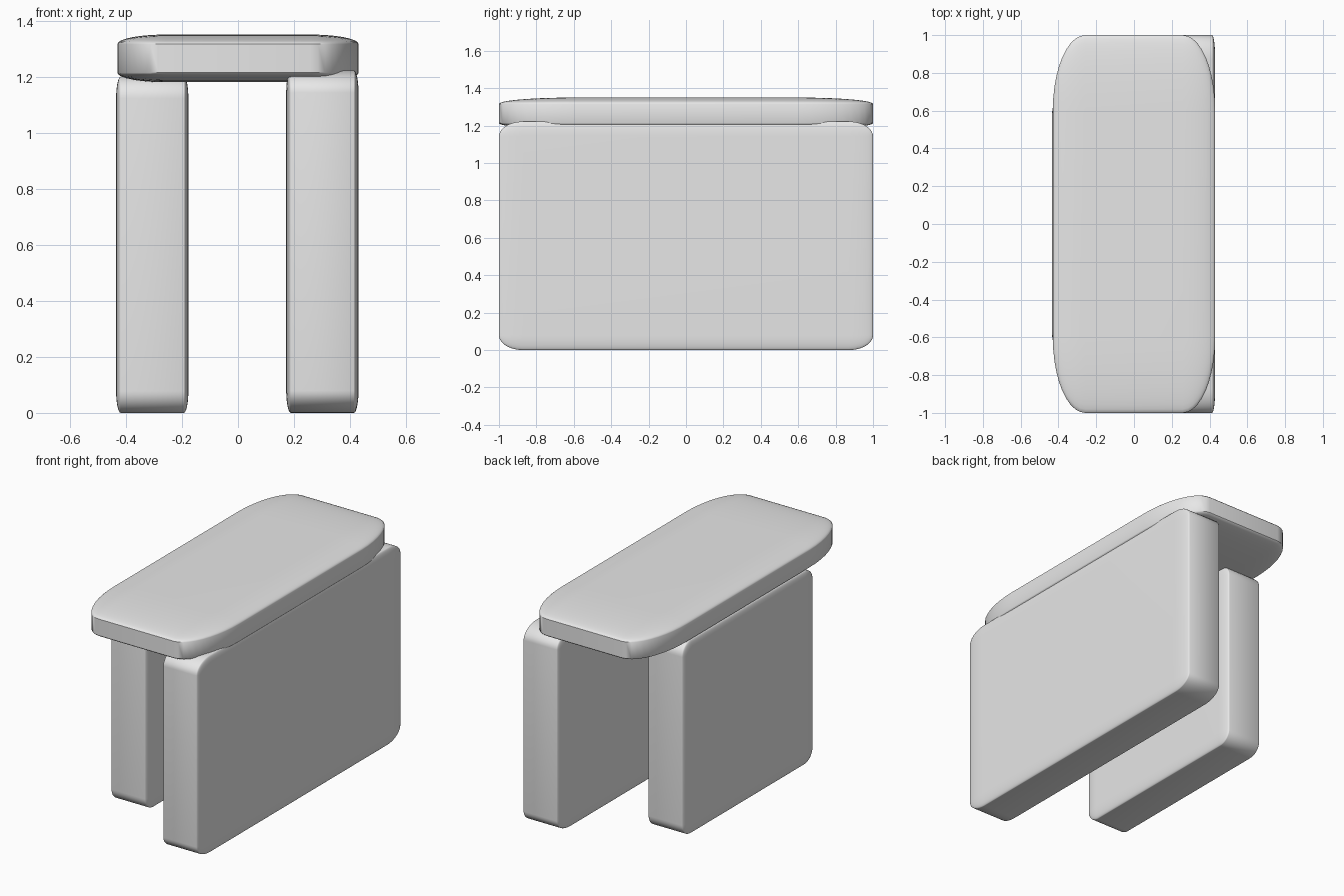
import bpy
import bmesh
import math
from mathutils import Vector

default = bpy.data.objects.get("Cube")
if default:
    bpy.data.objects.remove(default, do_unlink=True)

grey = bpy.data.materials.new("light_grey")
grey.use_nodes = True
grey.diffuse_color = (0.8, 0.8, 0.8, 1)
grey.node_tree.nodes["Principled BSDF"].inputs["Base Color"].default_value = (0.8, 0.8, 0.8, 1)


def rounded_slab(name, low, high, rounding):
    """Round a unit cube, then stretch it so the rounding stretches with it."""
    low, high = Vector(low), Vector(high)
    bm = bmesh.new()
    bmesh.ops.create_cube(bm, size=2)
    bmesh.ops.bevel(bm, geom=bm.edges[:], offset=rounding, segments=10,
                    profile=0.5, affect='EDGES')
    bmesh.ops.scale(bm, vec=(high - low) / 2, verts=bm.verts)
    bmesh.ops.translate(bm, vec=(high + low) / 2, verts=bm.verts)
    mesh = bpy.data.meshes.new(name)
    bm.to_mesh(mesh)
    bm.free()
    mesh.materials.append(grey)
    obj = bpy.data.objects.new(name, mesh)
    bpy.context.collection.objects.link(obj)
    bpy.ops.object.select_all(action='DESELECT')
    obj.select_set(True)
    bpy.context.view_layer.objects.active = obj
    bpy.ops.object.shade_smooth_by_angle(angle=math.radians(40))
    return obj


# Softly domed seat top
rounded_slab("seat", (-0.43, -1, 1.18), (0.43, 1, 1.35), 0.4)

# Full-length panel leg and the shorter one opposite
rounded_slab("long_panel_leg", (0.172, -1, 0), (0.43, 1, 1.222), 0.13)
rounded_slab("short_panel_leg", (-0.435, -0.64, 0), (-0.177, 0.64, 1.2), 0.13)
